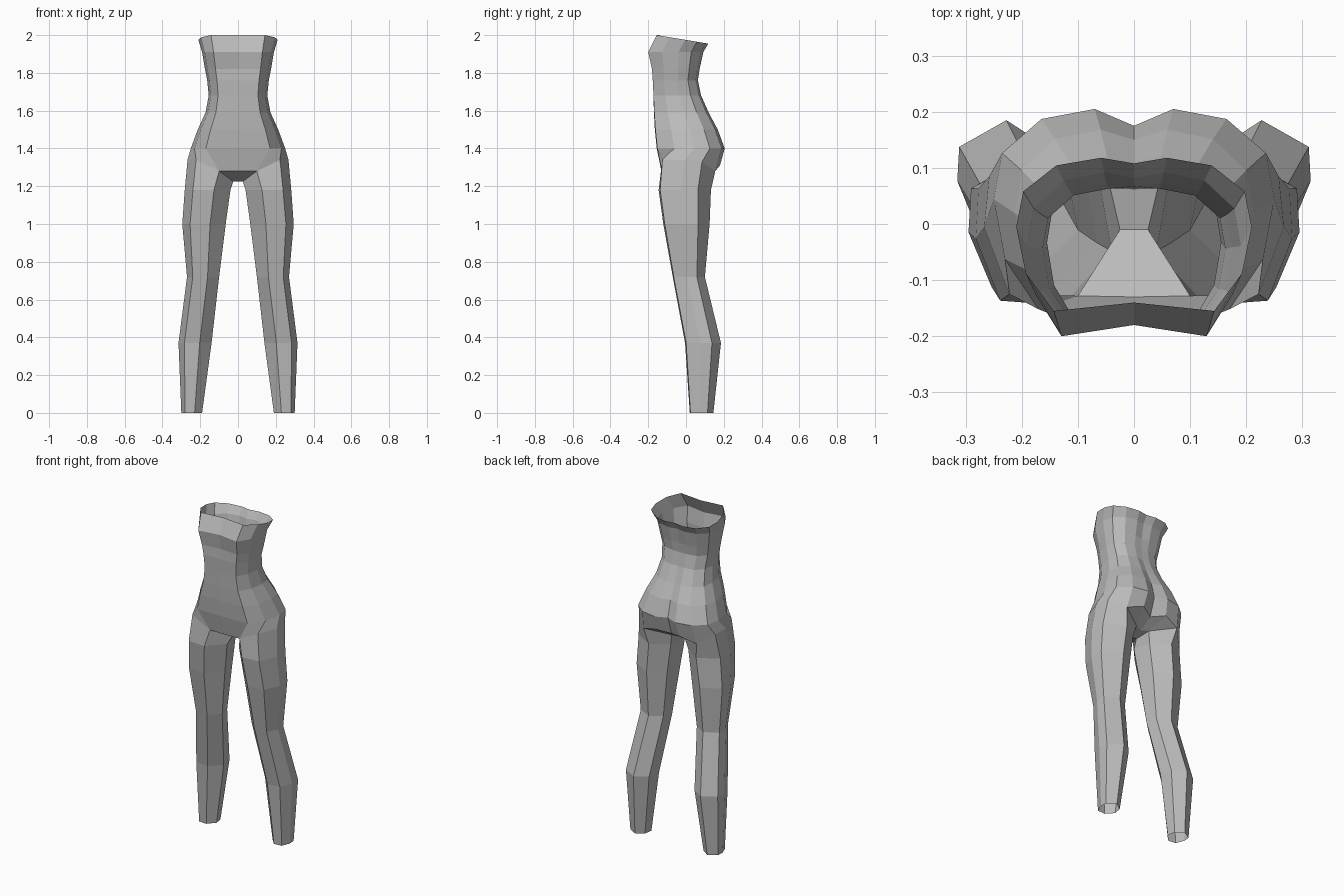
import bpy
import bmesh

cube = bpy.data.objects.get("Cube")
if cube:
    bpy.data.objects.remove(cube, do_unlink=True)

grey = bpy.data.materials.new("plain_grey")
grey.use_nodes = True
colour = (0.5, 0.5, 0.5, 1)
grey.diffuse_color = colour
grey.node_tree.nodes["Principled BSDF"].inputs["Base Color"].default_value = colour

bm = bmesh.new()

# Half cross-section of the torso, front centre round to back centre:
# share of half-width, share of depth
TORSO = [(0, 0), (.68, 0), (.92, .25), (1, .55), (.94, .78), (.66, .95), (.28, 1), (0, 1)]
# Cross-section of a leg, front inner edge round to inner side
LEG = [(.36, 0), (.82, .03), (1, .43), (.98, .75), (.5, 1), (.08, .75), (0, .35)]


def torso_ring(z, half_width, front, back, front_dip, back_dip, drop=0):
    ring = [bm.verts.new((half_width * u, front + (back - front) * v, z - drop * v))
            for u, v in TORSO]
    ring[0].co.y += front_dip
    ring[-1].co.y -= back_dip
    return ring


def leg_ring(z, inner, outer, front, back):
    return [bm.verts.new((inner + (outer - inner) * u, front + (back - front) * v, z))
            for u, v in LEG]


def bridge(upper, lower, closed=False):
    count = len(upper)
    for i in range(count if closed else count - 1):
        j = (i + 1) % count
        bm.faces.new((lower[i], lower[j], upper[j], upper[i]))


# Torso from the open rim down to the hips
torso = [torso_ring(*row) for row in (
    (2.0, .21, -.155, .118, .015, .01, .045),
    (1.91, .19, -.2, .092, .02, .01),
    (1.82, .175, -.18, .072, .01, .005),
    (1.76, .163, -.176, .063, 0, 0),
    (1.68, .155, -.172, .08, 0, .004),
    (1.59, .172, -.168, .12, -.002, .01),
    (1.5, .213, -.162, .168, -.003, .018),
    (1.4, .25, -.152, .205, -.003, .03),
)]

# Edge where the torso meets the leg and crotch
hem = [bm.verts.new(co) for co in (
    (0, -.13, 1.28), (.1, -.128, 1.28), (.222, -.125, 1.34), (.267, -.005, 1.34),
    (.258, .085, 1.33), (.18, .155, 1.28), (.08, .18, 1.31), (0, .14, 1.29))]
torso.append(hem)
for upper, lower in zip(torso, torso[1:]):
    bridge(upper, lower)

# Crotch and the underside of the seat
middle, rear, inner, inner_back = [bm.verts.new(co) for co in (
    (0, -.01, 1.225), (0, .06, 1.24), (.025, -.01, 1.225), (.045, .075, 1.245))]
bm.faces.new((middle, inner, hem[1], hem[0]))
bm.faces.new((rear, inner_back, inner, middle))
bm.faces.new((hem[7], hem[6], inner_back, rear))
bm.faces.new((inner_back, hem[6], hem[5]))

# Leg from the hip down to the open ankle
leg = [hem[1:6] + [inner_back, inner]]
leg += [leg_ring(*row) for row in (
    (1.18, .04, .282, -.145, .132),
    (1.0, .065, .295, -.12, .125),
    (.72, .1, .27, -.07, .1),
    (.37, .14, .315, -.005, .185),
    (0, .19, .3, .02, .145),
)]
for upper, lower in zip(leg, leg[1:]):
    bridge(upper, lower, closed=True)

mesh = bpy.data.meshes.new("torso_and_legs")
bm.to_mesh(mesh)
bm.free()
mesh.materials.append(grey)
body = bpy.data.objects.new("torso_and_legs", mesh)
bpy.context.collection.objects.link(body)

# Mirror the left half to make the right half
mirror = body.modifiers.new("mirror", 'MIRROR')
mirror.use_clip = True
mirror.merge_threshold = 0.001
